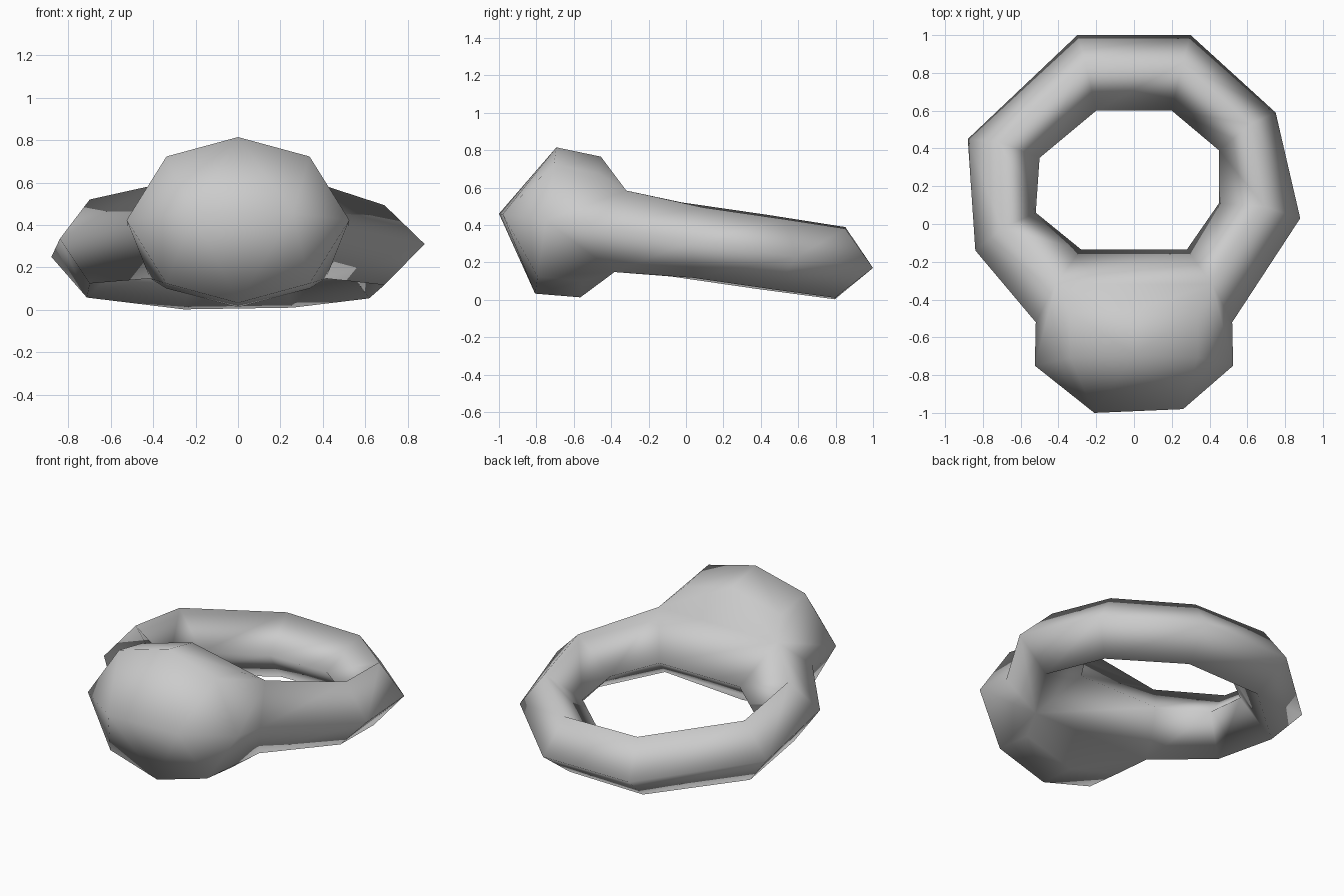
import bpy
import bmesh
from math import cos, sin, radians
from mathutils import Vector

cube = bpy.data.objects.get("Cube")
if cube:
    bpy.data.objects.remove(cube)

# Everything is laid out on one plane that slopes down to the back
NORMAL = Vector((0, 0.144, 0.99))


def on_plane(x, y, lift=0.0):
    return Vector((x, y, 0.315 - 0.145 * y)) + NORMAL * lift


# Band stations: inner point, outer point, half height
STATIONS = [
    ((0.28, -0.135), (0.52, -0.52), 0.22),
    ((0.45, 0.11), (0.88, 0.03), 0.19),
    ((0.45, 0.39), (0.75, 0.59), 0.19),
    ((0.20, 0.60), (0.30, 1.0), 0.187),
    ((-0.20, 0.60), (-0.30, 1.0), 0.195),
    ((-0.50, 0.35), (-0.88, 0.45), 0.20),
    ((-0.52, 0.06), (-0.84, -0.14), 0.20),
    ((-0.28, -0.135), (-0.52, -0.52), 0.22),
]
# Diamond section: share of the way outward, share of the half height
SECTION = [(1, 0), (0.56, 1), (0, 0), (0.56, -1)]

bm = bmesh.new()
loops = []
for inner, outer, half in STATIONS:
    a, b = Vector(inner), Vector(outer)
    loops.append([bm.verts.new(on_plane(*a.lerp(b, t), half * s)) for t, s in SECTION])

# Band, left open on its outer front where the bulb joins
for i, loop in enumerate(loops):
    nxt = loops[(i + 1) % len(loops)]
    for j in range(4):
        if nxt is loops[0] and j in (0, 3):
            continue
        k = (j + 1) % 4
        bm.faces.new((loop[j], nxt[j], nxt[k], loop[k]))

# Bulb: two octagonal rings and a short front edge, wrapped onto the band
joint = [loop[j] for loop in (loops[0], loops[-1]) for j in (0, 1, 3)]
bulb = list(joint)
for y, half, angles in [(-0.51, 0.38, (50, 90, 130, 230, 270, 310)),
                        (-0.75, 0.395, (0, 50, 90, 130, 180, 230, 270, 310))]:
    for angle in angles:
        t = radians(angle)
        bulb.append(bm.verts.new(on_plane(0.525 * cos(t), y, half * sin(t))))
bulb.append(bm.verts.new(on_plane(-0.21, -1.0)))
bulb.append(bm.verts.new(on_plane(0.26, -0.98)))
bmesh.ops.convex_hull(bm, input=bulb, use_existing_faces=False)

# Remove the hidden walls between bulb and band
hidden = [f for f in bm.faces if all(v in joint for v in f.verts)]
bmesh.ops.delete(bm, geom=hidden, context='FACES_ONLY')
bmesh.ops.delete(bm, geom=[e for e in bm.edges if not e.link_faces], context='EDGES')
bmesh.ops.delete(bm, geom=[v for v in bm.verts if not v.link_faces], context='VERTS')
bmesh.ops.recalc_face_normals(bm, faces=bm.faces)
for face in bm.faces:
    face.smooth = True

mesh = bpy.data.meshes.new("ring_with_bulb")
bm.to_mesh(mesh)
bm.free()
ring = bpy.data.objects.new("ring_with_bulb", mesh)
bpy.context.collection.objects.link(ring)

# Plain grey
grey = bpy.data.materials.new("light_grey")
grey.use_nodes = True
colour = (0.6, 0.6, 0.6, 1)
grey.diffuse_color = colour
grey.node_tree.nodes["Principled BSDF"].inputs["Base Color"].default_value = colour
mesh.materials.append(grey)
